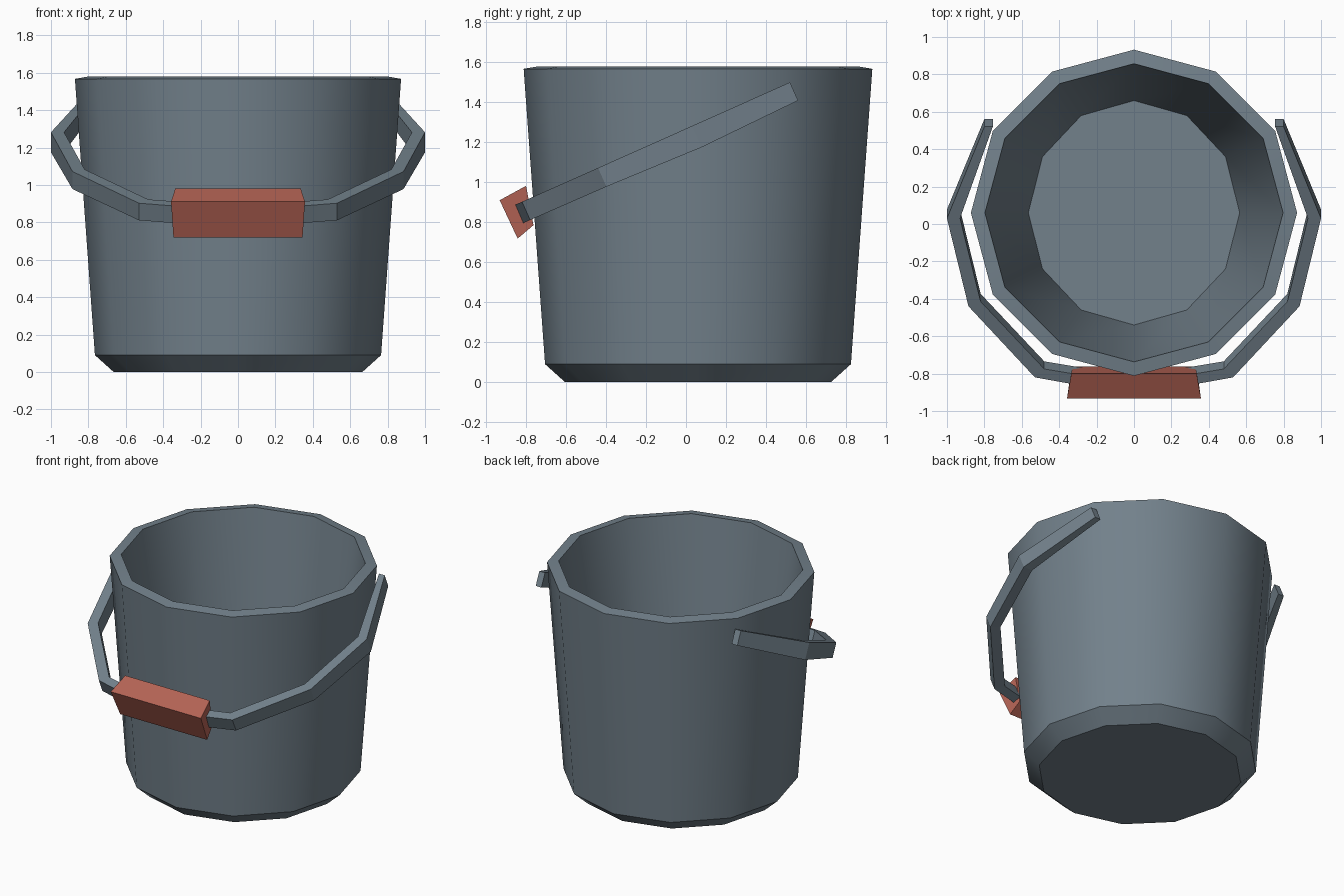
import bpy, bmesh, math

if "Cube" in bpy.data.objects:
    bpy.data.objects.remove(bpy.data.objects["Cube"])


def material(name, rgb):
    m = bpy.data.materials.new(name)
    m.diffuse_color = (*rgb, 1)
    m.use_nodes = True
    m.node_tree.nodes["Principled BSDF"].inputs["Base Color"].default_value = m.diffuse_color
    return m


grey = material("slate_grey_metal", (0.17, 0.22, 0.26))
red = material("red_brown_grip", (0.46, 0.125, 0.09))


def loft(name, rings, mat, smooth=False):
    """Skin a list of equal-length point rings and cap both ends."""
    bm = bmesh.new()
    vs = [[bm.verts.new(p) for p in r] for r in rings]
    n = len(vs[0])
    for a, b in zip(vs, vs[1:]):
        for i in range(n):
            j = (i + 1) % n
            bm.faces.new((a[i], a[j], b[j], b[i]))
    bm.faces.new(vs[0])
    bm.faces.new(vs[-1])
    bmesh.ops.recalc_face_normals(bm, faces=bm.faces)
    me = bpy.data.meshes.new(name)
    bm.to_mesh(me)
    bm.free()
    me.materials.append(mat)
    ob = bpy.data.objects.new(name, me)
    bpy.context.collection.objects.link(ob)
    if smooth:
        bpy.context.view_layer.objects.active = ob
        ob.select_set(True)
        bpy.ops.object.shade_smooth_by_angle(angle=math.radians(35))
        ob.select_set(False)
    return ob


# Bucket: twelve-sided shell, profile (rx, ry, z) from underside to inner floor
profile = [(0.665, 0.665, 0), (0.765, 0.765, 0.09), (0.872, 0.872, 1.567),
           (0.797, 0.797, 1.58), (0.565, 0.60, 0.10)]
rings = [[(rx * math.cos(k * math.pi / 6), 0.06 + ry * math.sin(k * math.pi / 6), z)
          for k in range(12)] for rx, ry, z in profile]
loft("bucket", rings, grey, smooth=True)

# Bail handle: nodes on the tilted plane (outer x, outer y, inner x, inner y, height)
nodes = [(0.80, 0.52, 0.755, 0.52, 0.1), (1.0, 0.03, 0.93, 0.03, 0.117),
         (0.885, -0.44, 0.82, -0.415, 0.103), (0.53, -0.82, 0.48, -0.775, 0.1),
         (0.25, -0.87, 0.24, -0.815, 0.1)]


def section(node, side):
    xo, yo, xi, yi, h = node
    top = lambda y: 0.88 + (y + 0.87) * 0.446
    dy, dz = 0.407 * h, -0.914 * h
    return [(side * xo, yo, top(yo)), (side * xi, yi, top(yi)),
            (side * xi, yi + dy, top(yi) + dz), (side * xo, yo + dy, top(yo) + dz)]


path = [section(n, -1) for n in nodes] + [section(n, 1) for n in reversed(nodes)]
loft("handle", path, grey)

# Grip: tapered block around the handle, corners (half width, y, z)
corners = [(0.358, -0.932, 0.91), (0.335, -0.80, 0.982),
           (0.33, -0.763, 0.785), (0.345, -0.842, 0.718)]
loft("grip", [[(s * w, y, z) for w, y, z in corners] for s in (-1, 1)], red)
